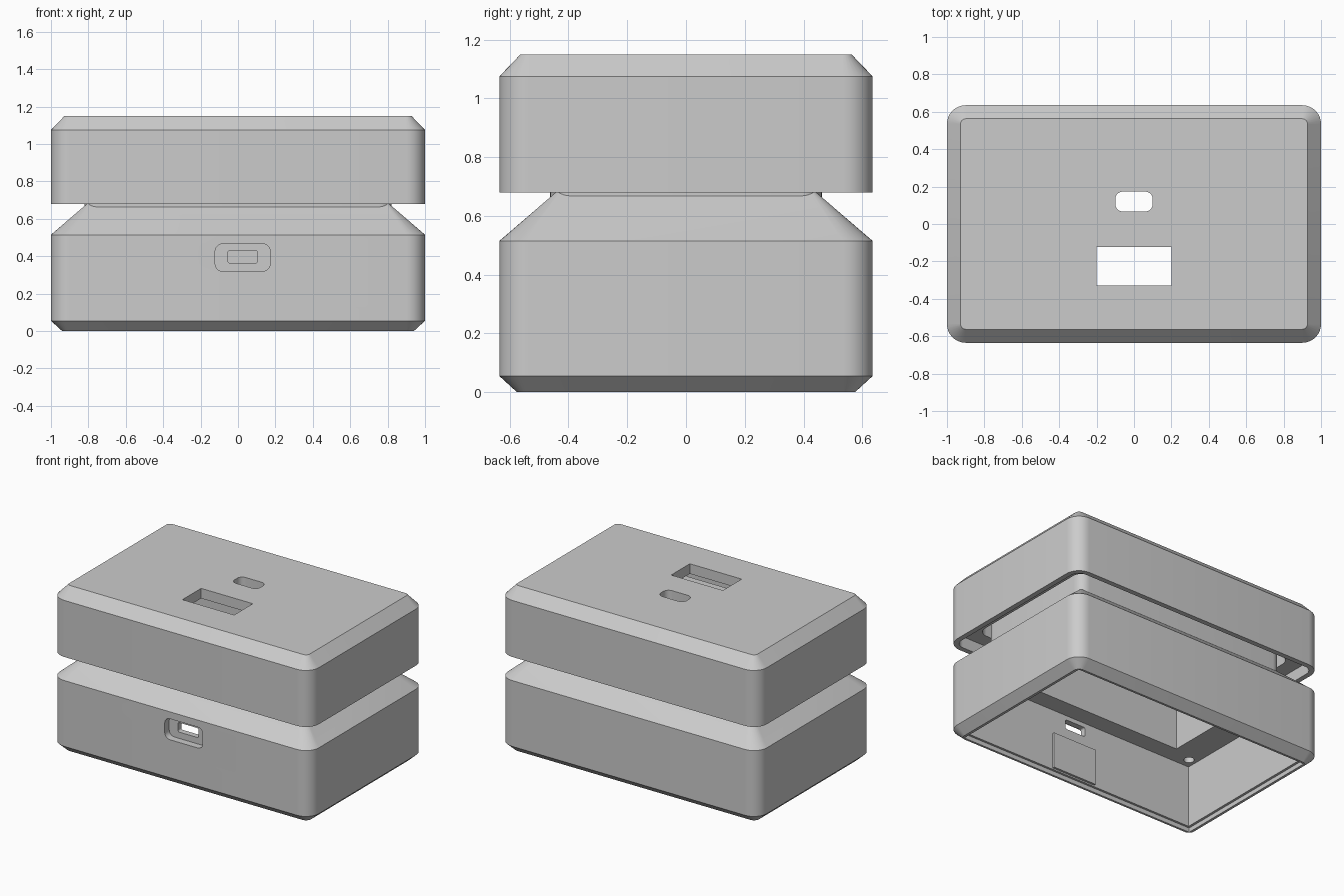
import bpy
import bmesh
import math
from mathutils import Matrix

if "Cube" in bpy.data.objects:
    bpy.data.objects.remove(bpy.data.objects["Cube"], do_unlink=True)

grey = bpy.data.materials.new("matte grey")
grey.use_nodes = True
colour = (0.6, 0.6, 0.6, 1)
grey.diffuse_color = colour
grey.node_tree.nodes["Principled BSDF"].inputs["Base Color"].default_value = colour


def outline(hx, hy, r, steps):
    """Rounded rectangle, counter-clockwise."""
    points = []
    for i, (sx, sy) in enumerate([(1, 1), (-1, 1), (-1, -1), (1, -1)]):
        for k in range(steps + 1):
            a = math.pi / 2 * (i + (k / steps if steps else 0.5))
            points.append((sx * (hx - r) + r * math.cos(a),
                           sy * (hy - r) + r * math.sin(a)))
    return points


def loft(name, rings, centre=(0, 0), facing_front=False):
    """Closed solid through rings of (half width, half depth, radius, height)."""
    steps = 8 if any(ring[2] for ring in rings) else 0
    bm = bmesh.new()
    loops = [[bm.verts.new((x + centre[0], y + centre[1], z))
              for x, y in outline(hx, hy, r, steps)] for hx, hy, r, z in rings]
    n = len(loops[0])
    for low, high in zip(loops, loops[1:]):
        for i in range(n):
            j = (i + 1) % n
            bm.faces.new((low[i], low[j], high[j], high[i]))
    bm.faces.new(loops[0][::-1])
    bm.faces.new(loops[-1])
    if facing_front:
        bm.transform(Matrix.Rotation(math.pi / 2, 4, "X"))
    bmesh.ops.recalc_face_normals(bm, faces=bm.faces)
    mesh = bpy.data.meshes.new(name)
    bm.to_mesh(mesh)
    bm.free()
    mesh.materials.append(grey)
    obj = bpy.data.objects.new(name, mesh)
    bpy.context.collection.objects.link(obj)
    return obj


def combine(target, tool, operation):
    """Apply a boolean and discard the tool."""
    mod = target.modifiers.new("boolean", "BOOLEAN")
    mod.operation = operation
    mod.solver = "EXACT"
    mod.object = tool
    bpy.context.view_layer.objects.active = target
    bpy.ops.object.modifier_apply(modifier=mod.name)
    bpy.data.objects.remove(tool, do_unlink=True)


def cut(target, rings, **options):
    combine(target, loft("cutter", rings, **options), "DIFFERENCE")


def prism(hx, hy, r, low, high):
    return [(hx, hy, r, low), (hx, hy, r, high)]


# Lower case: chamfered foot, straight wall, sloped shoulder
case = loft("lower_case", [
    (0.94, 0.575, 0.04, 0), (1, 0.635, 0.1, 0.055),
    (1, 0.635, 0.1, 0.515), (0.785, 0.42, 0.005, 0.7)])

# Neck rising into the lid
combine(case, loft("neck", prism(0.822, 0.462, 0.07, 0.5, 0.98)), "UNION")

# Open underside with a shallow seat, and the neck opening
cut(case, prism(0.905, 0.545, 0, -0.1, 0.46))
cut(case, prism(0.922, 0.56, 0, -0.1, 0.03))
cut(case, prism(0.7, 0.42, 0, 0.4, 1.1))

# Screw holes in the four inner corners
for sx in (-1, 1):
    for sy in (-1, 1):
        cut(case, prism(0.033, 0.033, 0.033, 0.4, 0.56),
            centre=(sx * 0.85, sy * 0.476))

# Front port: rounded recess, through slot and pad on the inner wall
cut(case, prism(0.147, 0.073, 0.04, 0.585, 0.7), centre=(0.025, 0.393), facing_front=True)
cut(case, prism(0.08, 0.033, 0.012, 0.5, 0.7), centre=(0.025, 0.397), facing_front=True)
combine(case, loft("pad", prism(0.17, 0.125, 0, 0.53, 0.58),
                   centre=(0.04, 0.165), facing_front=True), "UNION")

# Lid with a chamfered top
lid = loft("lid", [
    (1, 0.635, 0.1, 0.68), (1, 0.635, 0.1, 1.075), (0.928, 0.563, 0.03, 1.15)])

# Lid rim recess and inner pocket
cut(lid, prism(0.965, 0.6, 0.065, 0.6, 0.76))
cut(lid, prism(0.86, 0.5, 0.07, 0.7, 1.08))

# Rectangular window and rounded slot through the lid
cut(lid, prism(0.2, 0.103, 0, 1, 1.3), centre=(0, -0.225))
cut(lid, prism(0.1, 0.053, 0.04, 1, 1.3), centre=(0, 0.12))

# Smooth corners, crisp edges
for obj in (case, lid):
    bpy.ops.object.select_all(action="DESELECT")
    obj.select_set(True)
    bpy.context.view_layer.objects.active = obj
    bpy.ops.object.shade_smooth_by_angle(angle=math.radians(25))
